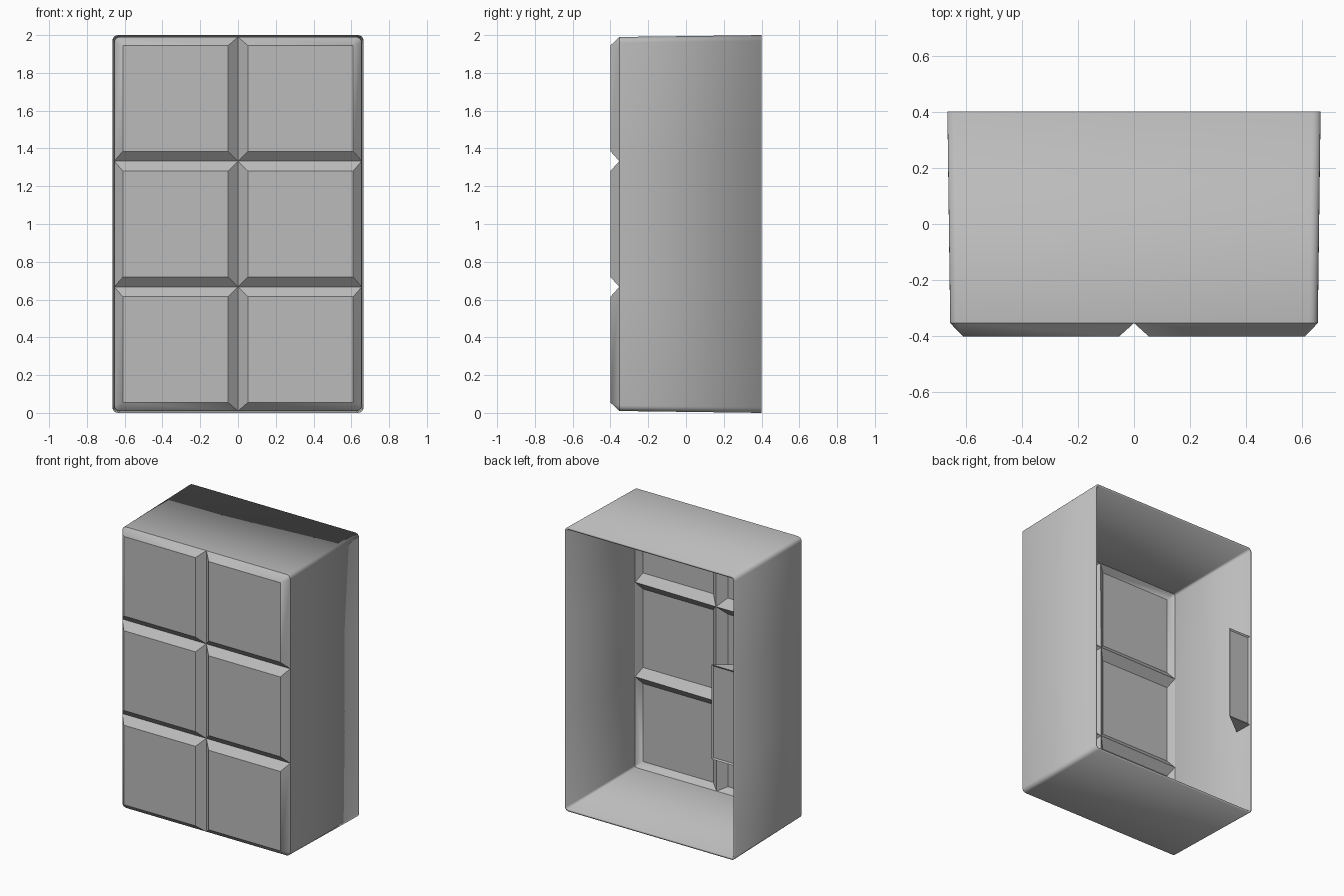
import bpy, bmesh, math
from mathutils import Vector

cube = bpy.data.objects.get("Cube")
if cube:
    bpy.data.objects.remove(cube, do_unlink=True)

grey = bpy.data.materials.new("mid grey")
grey.use_nodes = True
colour = (0.5, 0.5, 0.5, 1)
grey.diffuse_color = colour
grey.node_tree.nodes["Principled BSDF"].inputs["Base Color"].default_value = colour

XS = [-0.655, 0, 0.655]
ZS = [0.01, 0.667, 1.333, 1.99]
FRONT, BASE, BACK = -0.4, -0.353, 0.4
WALL, RADIUS, STEPS = 0.015, 0.03, 5


def finish(name, bm):
    bmesh.ops.recalc_face_normals(bm, faces=bm.faces)
    mesh = bpy.data.meshes.new(name)
    bm.to_mesh(mesh)
    bm.free()
    mesh.materials.append(grey)
    ob = bpy.data.objects.new(name, mesh)
    bpy.context.collection.objects.link(ob)
    return ob


def base_corner(x, z):
    """Base points of a panel corner; rounded on the four outer corners."""
    if x == 0 or z not in (ZS[0], ZS[-1]):
        return [Vector((x, BASE, z))]
    sx, sz = (1 if x > 0 else -1), (1 if z > 1 else -1)
    pts = []
    for k in range(STEPS + 1):
        a = math.pi / 2 * k / STEPS
        pts.append(Vector((x - sx * RADIUS * (1 - math.cos(a)), BASE,
                           z - sz * RADIUS * (1 - math.sin(a)))))
    return pts if sx * sz > 0 else pts[::-1]


def add_panel(bm, x0, x1, z0, z1):
    """Raised panel with chamfered borders."""
    def inset(v):
        return 0.045 if v in (XS[0], XS[-1], ZS[0], ZS[-1]) else 0.052
    corners = [(x0, z0), (x1, z0), (x1, z1), (x0, z1)]
    tops, bases = [], []
    for x, z in corners:
        tx = x + inset(x) * (1 if x == x0 else -1)
        tz = z + inset(z) * (1 if z == z0 else -1)
        tops.append(bm.verts.new((tx, FRONT, tz)))
        bases.append([bm.verts.new(p) for p in base_corner(x, z)])
    bm.faces.new(tops)
    for i in range(4):
        j = (i + 1) % 4
        for a, b in zip(bases[i], bases[i][1:]):
            bm.faces.new((tops[i], a, b))
        bm.faces.new((tops[i], bases[i][-1], bases[j][0], tops[j]))


# Shell: six panels, then drafted side walls pulled back from their border
bm = bmesh.new()
for x0, x1 in zip(XS, XS[1:]):
    for z0, z1 in zip(ZS, ZS[1:]):
        add_panel(bm, x0, x1, z0, z1)
bmesh.ops.remove_doubles(bm, verts=bm.verts, dist=1e-4)
rim = [e for e in bm.edges if e.is_boundary]
new = bmesh.ops.extrude_edge_only(bm, edges=rim)["geom"]
for v in (g for g in new if isinstance(g, bmesh.types.BMVert)):
    v.co = (v.co.x * 0.665 / XS[-1], BACK, 1 + (v.co.z - 1) / 0.99)
shell = finish("shell", bm)
solid = shell.modifiers.new("wall thickness", "SOLIDIFY")
solid.thickness = WALL
solid.offset = -1
solid.use_even_offset = True
bpy.context.view_layer.objects.active = shell
shell.select_set(True)
bpy.ops.object.shade_smooth_by_angle(angle=math.radians(30))

# Wedge-shaped grip block on the inner side wall, with a shallow inset back
bm = bmesh.new()
outline = [(-0.655, BACK), (-0.48, BACK), (-0.655, 0.265)]
low, high = [[bm.verts.new((x, y, z)) for x, y in outline] for z in ZS[1:3]]
bm.faces.new(low)
bm.faces.new(high)
for i in range(3):
    j = (i + 1) % 3
    bm.faces.new((low[i], low[j], high[j], high[i]))
bmesh.ops.recalc_face_normals(bm, faces=bm.faces)
back = [f for f in bm.faces if f.normal.y > 0.9]
bmesh.ops.inset_region(bm, faces=back, thickness=WALL, depth=0)
for v in back[0].verts:
    v.co.y -= 0.008
finish("grip_block", bm)
